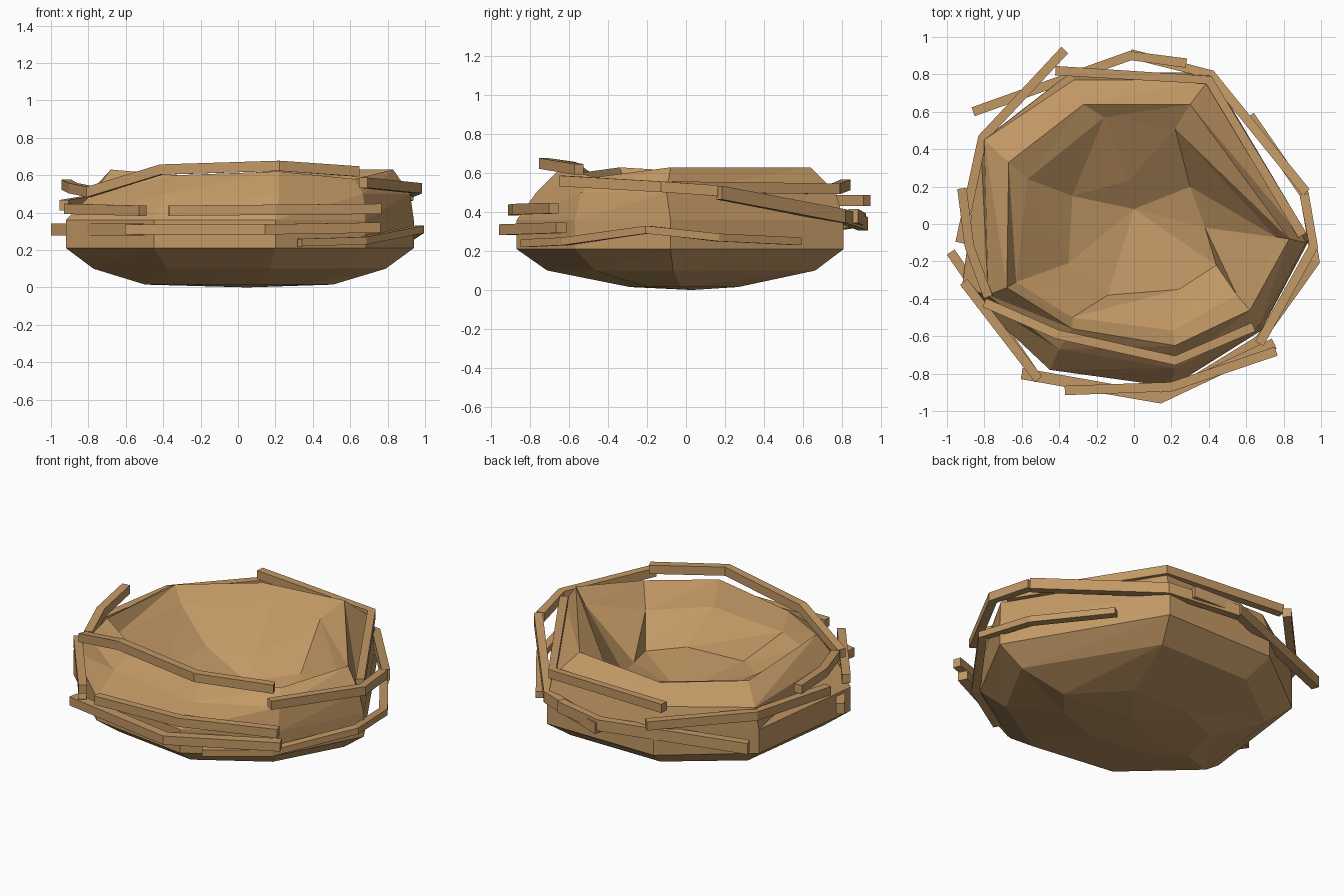
import bpy, bmesh
from mathutils import Vector

if "Cube" in bpy.data.objects:
    bpy.data.objects.remove(bpy.data.objects["Cube"])

brown = bpy.data.materials.new("straw brown")
brown.diffuse_color = (0.54, 0.315, 0.13, 1)
brown.use_nodes = True
brown.node_tree.nodes["Principled BSDF"].inputs["Base Color"].default_value = brown.diffuse_color


def make_object(name, bm):
    bmesh.ops.recalc_face_normals(bm, faces=bm.faces[:])
    mesh = bpy.data.meshes.new(name)
    bm.to_mesh(mesh)
    bm.free()
    mesh.materials.append(brown)
    ob = bpy.data.objects.new(name, mesh)
    bpy.context.collection.objects.link(ob)
    return ob


# Nest bowl: eight-sided rings lofted from the underside over the rim and inside
outer = [(.94, -.08), (.41, .81), (-.34, .81), (-.82, .44), (-.92, -.34), (-.45, -.78), (.2, -.87), (.68, -.57)]
shoulder = [(.92, -.10), (.40, .77), (-.32, .77), (-.80, .45), (-.78, -.38), (-.40, -.67), (.22, -.77), (.67, -.54)]
rim = [(.83, -.08, .63), (.30, .64, .63), (-.27, .64, .59), (-.67, .33, .59),
       (-.68, -.34, .63), (-.33, -.56, .60), (.22, -.65, .62), (.62, -.46, .58)]
lip = [(.76, -.07, .54), (.22, .51, .54), (-.16, .57, .54), (-.57, .24, .53),
       (-.63, -.31, .53), (-.33, -.50, .49), (.21, -.57, .48), (.55, -.38, .44)]
floor = [(.38, -.02, .29), (.30, .20, .33), (-.03, .23, .35), (-.33, .15, .36),
         (-.35, -.21, .34), (-.14, -.38, .30), (.24, -.35, .30), (.44, -.22, .27)]


def flat(z, kx=1, ky=1):
    return [(x * kx, y * ky, z) for x, y in outer]


rings = [flat(.015, .54, .33), flat(.10, .84, .82), flat(.21), flat(.36),
         [(x, y, .50) for x, y in shoulder], rim, lip, floor]
bm = bmesh.new()
loops = [[bm.verts.new(p) for p in r] for r in rings]
n = len(outer)
for a, b in zip(loops, loops[1:]):
    for i in range(n):
        j = (i + 1) % n
        bm.faces.new((a[i], a[j], b[j]))
        bm.faces.new((a[i], b[j], b[i]))
for loop, centre in ((loops[0], (.05, .03, 0)), (loops[-1], (0, .08, .25))):
    c = bm.verts.new(centre)
    for i in range(n):
        bm.faces.new((loop[i], loop[(i + 1) % n], c))
make_object("nest_bowl", bm)


# Twigs: rectangular bars swept along short bent paths
def twig(name, path, w=.05, h=.055):
    pts = [Vector(p) for p in path]
    bm = bmesh.new()
    prev = None
    for i, p in enumerate(pts):
        t = pts[min(i + 1, len(pts) - 1)] - pts[max(i - 1, 0)]
        side = Vector((t.y, -t.x, 0)).normalized() * w / 2
        up = Vector((0, 0, h / 2))
        ring = [bm.verts.new(p + s * side + u * up) for s, u in ((-1, -1), (1, -1), (1, 1), (-1, 1))]
        if prev:
            for k in range(4):
                m = (k + 1) % 4
                bm.faces.new((prev[k], prev[m], ring[m], ring[k]))
        else:
            bm.faces.new(ring)
        prev = ring
    bm.faces.new(prev)
    make_object(name, bm)


twig("front_rim_twig", [(-.80, -.42, .51), (-.41, -.59, .63), (.22, -.73, .65), (.64, -.55, .62)])
twig("front_middle_twig", [(-.37, -.89, .41), (.20, -.87, .415), (.76, -.68, .42)])
twig("front_lower_twig", [(-.60, -.80, .31), (.14, -.93, .31), (.75, -.64, .32)], .06)
twig("left_lower_twig", [(-.98, -.15, .31), (-.52, -.82, .31)], .05, .065)
twig("left_middle_twig", [(-.91, -.31, .42), (-.51, -.83, .41)])
twig("right_lower_twig", [(.33, -.83, .24), (.67, -.62, .25), (.97, -.20, .31), (.91, .16, .27), (.62, .58, .25)], .05, .04)
twig("right_upper_twig", [(.67, -.64, .56), (.96, -.12, .53), (.91, .16, .51)])
twig("right_rim_twig", [(.90, -.06, .53), (.40, .77, .52), (-.42, .82, .54)])
twig("back_right_twig", [(.92, .17, .50), (.41, .80, .38), (-.02, .91, .34)], .05, .07)
twig("back_twig", [(.28, .86, .38), (-.02, .90, .36), (-.86, .60, .32)], .05, .07)
twig("back_left_twig", [(-.37, .93, .46), (-.81, .46, .46), (-.93, -.10, .44)])
twig("left_upper_twig", [(-.92, .19, .55), (-.88, -.12, .53), (-.78, -.39, .51)])
